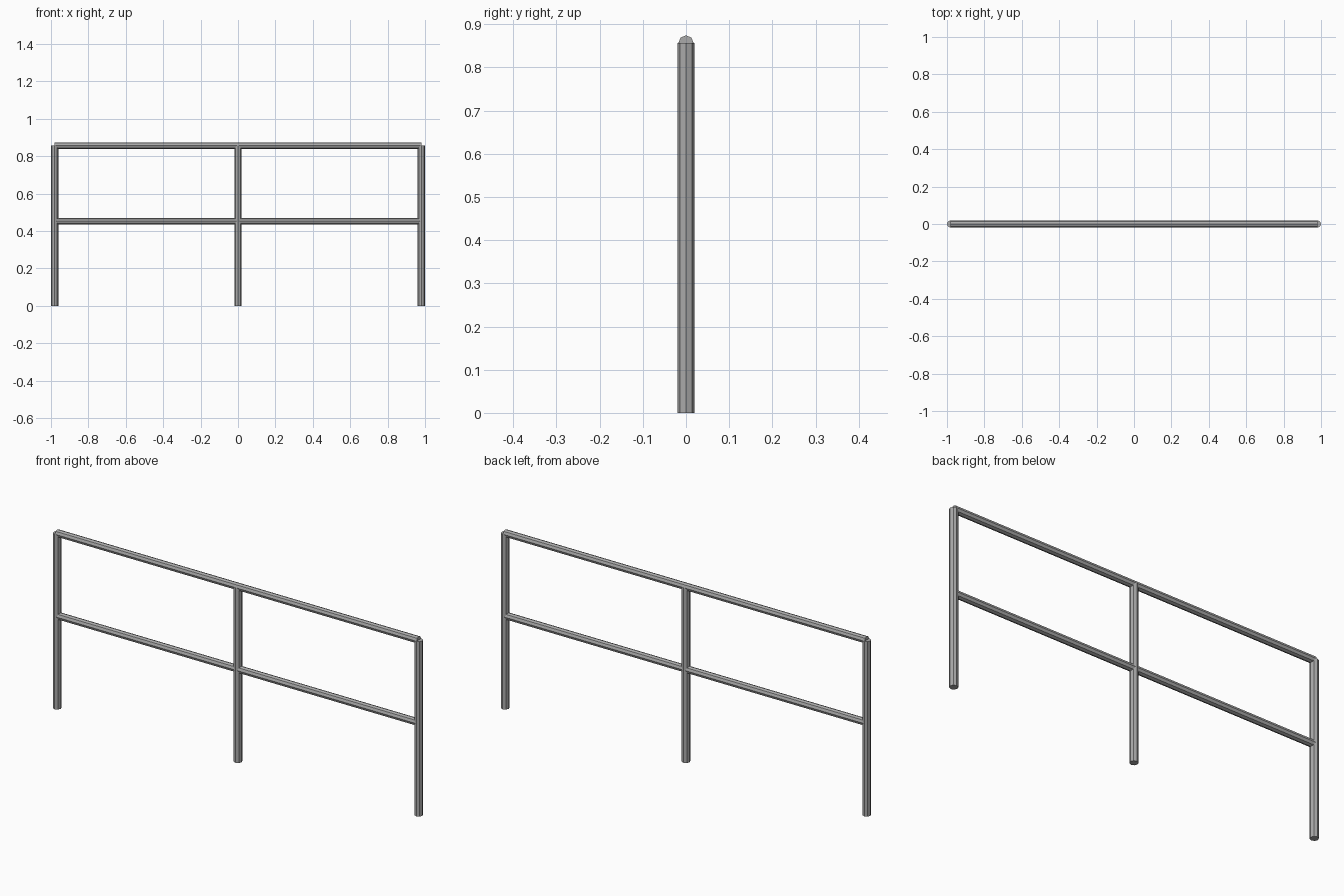
import bpy
import math

cube = bpy.data.objects.get("Cube")
if cube:
    bpy.data.objects.remove(cube, do_unlink=True)

# Single grey metal colour
metal = bpy.data.materials.new("grey_metal")
metal.use_nodes = True
grey = (0.4, 0.4, 0.4, 1)
metal.diffuse_color = grey
metal.node_tree.nodes["Principled BSDF"].inputs["Base Color"].default_value = grey

POST_RADIUS = 0.0195
RAIL_RADIUS = 0.0175
HEIGHT = 0.857
SPAN = 1 - POST_RADIUS


def tube(name, radius, length, location, rotation=(0, 0, 0)):
    """Flat-sided octagonal bar with a corner facing each axis."""
    bpy.ops.mesh.primitive_cylinder_add(
        vertices=8, radius=radius, depth=length, location=location, rotation=rotation)
    bar = bpy.context.object
    bar.name = name
    bar.data.materials.append(metal)
    return bar


# Three upright posts
for name, x in (("right_post", -SPAN), ("middle_post", 0), ("left_post", SPAN)):
    tube(name, POST_RADIUS, HEIGHT, (x, 0, HEIGHT / 2))

# Handrail on the post tops and the rail halfway up
for name, z in (("top_rail", HEIGHT), ("middle_rail", 0.453)):
    tube(name, RAIL_RADIUS, 2 * SPAN, (0, 0, z), (0, math.pi / 2, 0))
